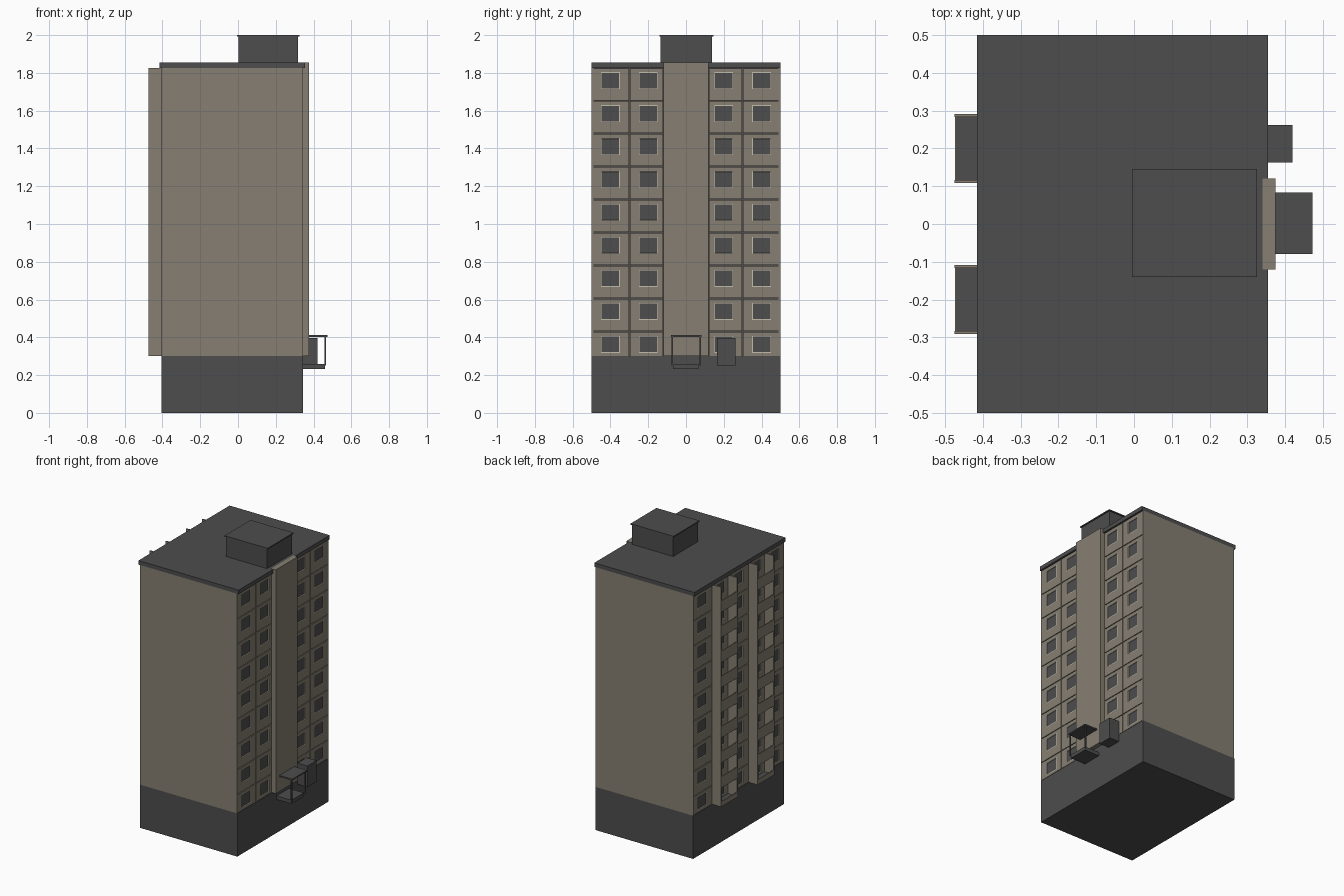
import bpy, bmesh

old = bpy.data.objects.get("Cube")
if old:
    bpy.data.objects.remove(old, do_unlink=True)


def material(name, rgb):
    m = bpy.data.materials.new(name)
    m.use_nodes = True
    color = (*rgb, 1)
    m.diffuse_color = color
    m.node_tree.nodes["Principled BSDF"].inputs["Base Color"].default_value = color
    return m


BEIGE = material("beige concrete", (0.238, 0.212, 0.168))
DARK = material("dark grey", (0.075, 0.075, 0.075))
FRAME = material("pale window frame", (0.56, 0.51, 0.41))


def finish(name, bm, mats):
    mesh = bpy.data.meshes.new(name)
    bm.to_mesh(mesh)
    bm.free()
    for m in mats:
        mesh.materials.append(m)
    obj = bpy.data.objects.new(name, mesh)
    bpy.context.collection.objects.link(obj)
    return obj


def add_box(bm, xs, ys, zs):
    verts = bmesh.ops.create_cube(bm, size=1)["verts"]
    for v in verts:
        for axis, (lo, hi) in enumerate((xs, ys, zs)):
            v.co[axis] = lo + (v.co[axis] + 0.5) * (hi - lo)


def boxes(name, mat, *items):
    bm = bmesh.new()
    for item in items:
        add_box(bm, *item)
    return finish(name, bm, [mat])


BACK, FRONT = -0.405, 0.345      # long facade planes
BASE_TOP, WALL_TOP = 0.30, 1.827
FLOORS, PITCH = 9, 0.1745
GAP, WINDOW_W, WINDOW_H = 0.005, 0.1, 0.09


def floor_range(k):
    top = WALL_TOP - PITCH * k
    return max(top - PITCH, BASE_TOP), top


# Main masses
boxes("basement", DARK, ((BACK, FRONT), (-0.5, 0.5), (0, BASE_TOP)))
boxes("building_core", DARK,
      ((BACK + 0.008, FRONT - 0.008), (-0.492, 0.492), (BASE_TOP, WALL_TOP)))
boxes("end_walls", BEIGE,
      *[((BACK + 0.001, FRONT - 0.001), tuple(sorted((s * 0.49, s * 0.5))),
         (BASE_TOP, WALL_TOP)) for s in (-1, 1)])
boxes("roof_slab", DARK, ((-0.415, 0.355), (-0.5, 0.5), (WALL_TOP, 1.855)))


# Facade panel with a recessed, framed window
def add_panel(bm, x, side, ylim, zlim, cy, cz):
    y0, y1 = ylim[0] + GAP / 2, ylim[1] - GAP / 2
    z0, z1 = zlim[0] + GAP / 2, zlim[1] - GAP / 2
    ys = (y0, cy - WINDOW_W / 2, cy + WINDOW_W / 2, y1)
    zs = (z0, cz - WINDOW_H / 2, cz + WINDOW_H / 2, z1)
    grid = [[bm.verts.new((x, y, z)) for z in zs] for y in ys]
    faces = []
    for i in range(3):
        for j in range(3):
            loop = [grid[i][j], grid[i + 1][j], grid[i + 1][j + 1], grid[i][j + 1]]
            faces.append(bm.faces.new(loop if side > 0 else loop[::-1]))
    window = faces[4]
    window.normal_update()
    border = list({e for f in faces for e in f.edges if e.is_boundary})
    ring = bmesh.ops.inset_region(bm, faces=[window], thickness=GAP)["faces"]
    reveal = bmesh.ops.inset_region(bm, faces=[window], thickness=0.0005,
                                    depth=-0.005)["faces"]
    for f in ring + reveal:
        f.material_index = 1
    window.material_index = 2
    skirt = bmesh.ops.extrude_edge_only(bm, edges=border)["geom"]
    for v in skirt:
        if isinstance(v, bmesh.types.BMVert):
            v.co.x -= side * 0.008


def facade(name, x, side, bays):
    bm = bmesh.new()
    for k in range(FLOORS):
        cz = WALL_TOP - PITCH * k - 0.068
        for y0, y1, cy in bays:
            add_panel(bm, x, side, (y0, y1), floor_range(k), cy, cz)
    finish(name, bm, [BEIGE, FRAME, DARK])


half = [(0.12, 0.3, 0.2), (0.3, 0.5, 0.4)]
facade("entrance_facade", FRONT, 1, half + [(-b, -a, -c) for a, b, c in half])
IN, OUT = 0.1125, 0.2875         # balcony bay limits
half = [(IN, OUT, 0.2), (OUT, 0.5, 0.4)]
facade("balcony_facade", BACK, -1,
       half + [(-b, -a, -c) for a, b, c in half] + [(-IN, IN, 0)])

# Stair shaft
boxes("stair_shaft", BEIGE, ((FRONT - 0.005, 0.375), (-0.12, 0.12), (BASE_TOP, 1.856)))

# Balconies: side fins, floor slabs and parapets
OUTER = -0.475
fins, slabs, parapets = [], [], []
for s in (-1, 1):
    for y in (IN, OUT):
        fins.append(((OUTER, BACK + 0.004), (s * y - 0.004, s * y + 0.004),
                     (BASE_TOP, WALL_TOP)))
    bay = tuple(sorted((s * (IN + 0.003), s * (OUT - 0.003))))
    for k in range(FLOORS):
        z = floor_range(k)[0]
        slabs.append(((OUTER + 0.003, BACK + 0.003), bay, (z, z + 0.008)))
        rail_top = WALL_TOP - PITCH * (k + 1) + 0.078
        parapets.append(((OUTER + 0.001, OUTER + 0.007), bay, (z, rail_top)))
boxes("balcony_fins", BEIGE, *fins)
boxes("balcony_slabs", DARK, *slabs)
boxes("balcony_parapets", BEIGE, *parapets)

# Roof machine room
boxes("machine_room", DARK, ((0.002, 0.318), (-0.135, 0.138), (1.85, 1.992)))
boxes("machine_room_lid", DARK, ((-0.005, 0.325), (-0.14, 0.145), (1.992, 2.0)))

# Entrance porch
boxes("porch_slab", DARK, ((FRONT, 0.46), (-0.07, 0.067), (0.233, 0.258)))
boxes("porch_canopy", DARK, ((FRONT, 0.473), (-0.08, 0.083), (0.403, 0.412)))
boxes("porch_posts", DARK,
      *[((0.459, 0.467), (y - 0.004, y + 0.004), (0.25, 0.405)) for y in (-0.073, 0.076)])

# Side entrance box
boxes("side_entrance_box", DARK, ((FRONT, 0.42), (0.163, 0.262), (0.25, 0.397)))
